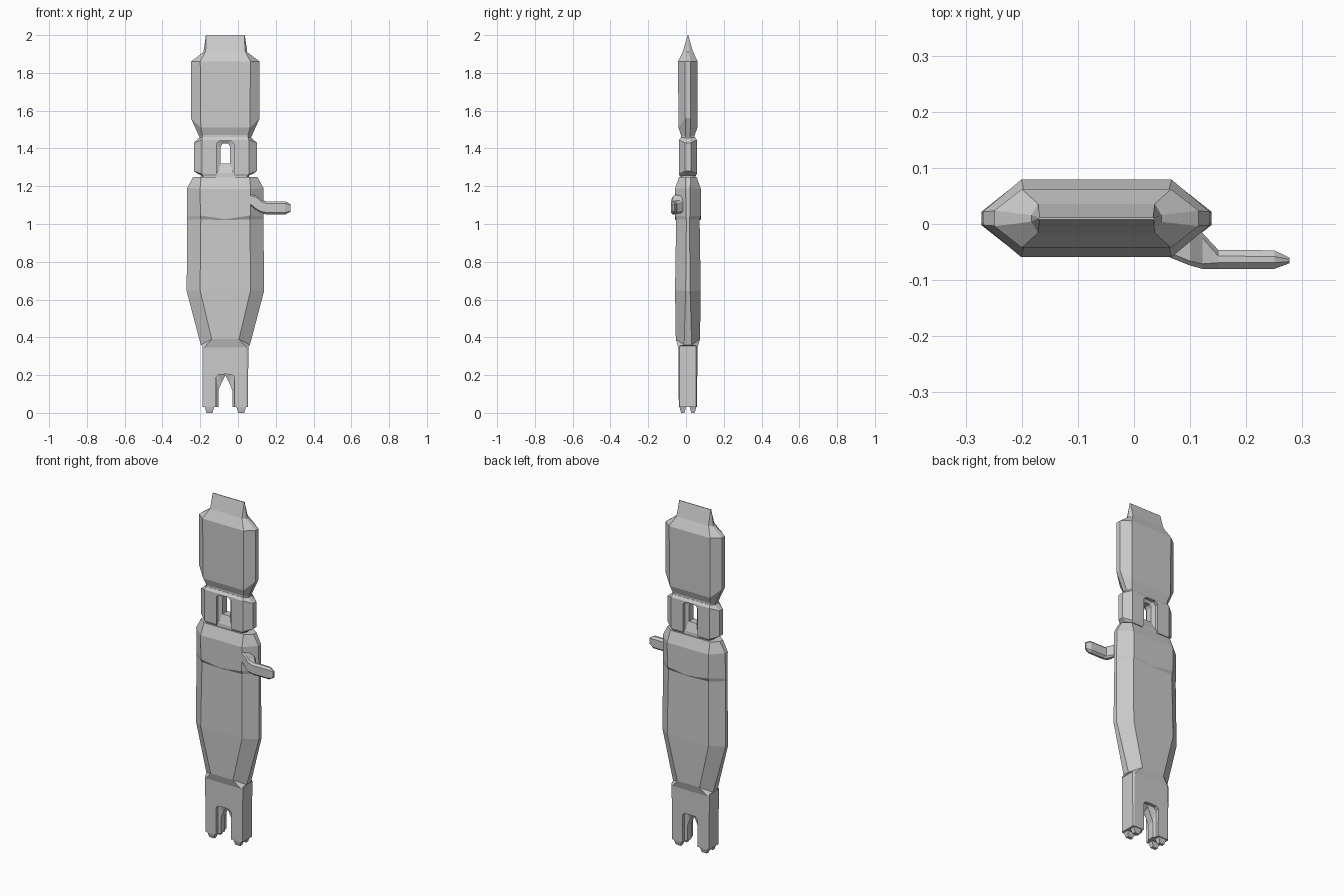
import bpy, bmesh

CX, CY = -0.067, 0.01   # centre line of the flat body


def loft(name, rings):
    """Skin a list of equal-length point rings and cap both ends."""
    bm = bmesh.new()
    rows = [[bm.verts.new(p) for p in r] for r in rings]
    n = len(rows[0])
    for a, b in zip(rows, rows[1:]):
        for i in range(n):
            j = (i + 1) % n
            bm.faces.new((a[i], a[j], b[j], b[i]))
    bm.faces.new(rows[0][::-1])
    bm.faces.new(rows[-1])
    bmesh.ops.triangulate(bm, faces=[f for f in bm.faces if len(f.verts) > 4])
    bmesh.ops.recalc_face_normals(bm, faces=bm.faces)
    me = bpy.data.meshes.new(name)
    bm.to_mesh(me)
    bm.free()
    ob = bpy.data.objects.new(name, me)
    bpy.context.collection.objects.link(ob)
    return ob


def ring(z, ze, w, f, d, e, drop=0.0):
    """Flattened section: flats at z, side edges at ze, centre of flats lowered by drop."""
    pts = [(-f, -d, z), (0, -d, z - drop), (f, -d, z), (w, -e, ze), (w, e, ze),
           (f, d, z), (0, d, z - drop), (-f, d, z), (-w, e, ze), (-w, -e, ze)]
    return [(CX + x, CY + y, h) for x, y, h in pts]


def cut(target, name, outer, inner):
    """Cut an opening running front to back, narrowest at the middle."""
    rings = [[(CX + x, CY + y, z) for x, z in prof]
             for y, prof in ((-0.09, outer), (-0.03, outer), (-0.02, inner),
                             (0.02, inner), (0.03, outer), (0.09, outer))]
    c = loft(name, rings)
    c.hide_render = True
    c.hide_viewport = True
    m = target.modifiers.new("opening", 'BOOLEAN')
    m.object = c
    m.operation = 'DIFFERENCE'
    m.solver = 'EXACT'


# upper block with wedge tip
loft("upper_block", [ring(*r) for r in (
    (1.44, 1.44, 0.135, 0.120, 0.036, 0.012),
    (1.47, 1.46, 0.137, 0.120, 0.036, 0.012),
    (1.51, 1.56, 0.182, 0.130, 0.050, 0.014),
    (1.86, 1.86, 0.182, 0.133, 0.052, 0.014),
    (1.915, 1.91, 0.116, 0.104, 0.026, 0.006),
    (2.0, 2.0, 0.103, 0.101, 0.002, 0.001))])

# collar with through slot
collar = loft("collar", [ring(*r) for r in (
    (1.255, 1.265, 0.145, 0.120, 0.043, 0.016),
    (1.265, 1.28, 0.167, 0.124, 0.047, 0.016),
    (1.445, 1.43, 0.167, 0.124, 0.047, 0.016),
    (1.46, 1.455, 0.140, 0.120, 0.037, 0.012))])
cut(collar, "slot_cutter",
    [(-0.047, 1.2), (0.047, 1.2), (0.047, 1.425), (0.03, 1.44), (-0.03, 1.44), (-0.047, 1.425)],
    [(-0.025, 1.2), (0.025, 1.2), (0.025, 1.41), (0.015, 1.425), (-0.015, 1.425), (-0.025, 1.41)])

# tapered tongue rising into the slot
loft("slot_tongue", [[(CX + sx * w, CY + sy * d, z) for sx, sy in
                      ((-1, -1), (1, -1), (1, 1), (-1, 1))]
                     for z, w, d in ((1.23, 0.056, 0.042), (1.27, 0.044, 0.040),
                                     (1.32, 0.024, 0.022))])

# neck between collar and body
loft("neck", [ring(z, z, 0.125, 0.115, 0.036, 0.015) for z in (1.235, 1.27)])

# main body down to the legs
body = loft("body", [ring(*r) for r in (
    (0.03, 0.03, 0.120, 0.112, 0.048, 0.044),
    (0.345, 0.355, 0.122, 0.113, 0.051, 0.044),
    (0.39, 0.36, 0.130, 0.072, 0.064, 0.020),
    (0.65, 0.645, 0.205, 0.134, 0.068, 0.012),
    (1.025, 1.025, 0.202, 0.130, 0.062, 0.008, 0.005),
    (1.045, 1.04, 0.202, 0.132, 0.069, 0.010, 0.020),
    (1.185, 1.19, 0.202, 0.134, 0.069, 0.012),
    (1.25, 1.25, 0.170, 0.128, 0.046, 0.014))])
cut(body, "leg_gap_cutter",
    [(-0.049, -0.1), (0.049, -0.1), (0.049, 0.19), (0.035, 0.203), (0, 0.205), (-0.035, 0.203), (-0.049, 0.19)],
    [(-0.037, -0.1), (0.037, -0.1), (0.037, 0.12), (0.02, 0.16), (0, 0.2), (-0.02, 0.16), (-0.037, 0.12)])

# paired front and back foot tips under each leg
for sx, side in ((-1, "left"), (1, "right")):
    for sy, end in ((-1, "front"), (1, "back")):
        mx, my = CX + sx * 0.084, CY + sy * 0.027
        loft(f"foot_{side}_{end}",
             [[(mx + a * w, my + b * d, z) for a, b in ((-1, -1), (1, -1), (1, 1), (-1, 1))]
              for z, w, d in ((0.0, 0.016, 0.009), (0.018, 0.021, 0.014), (0.04, 0.028, 0.018))])


def section(x, y0, y1, z0, z1, c):
    """Chamfered box section across x for the handle."""
    pts = [(y0 + c, z0), (y1 - c, z0), (y1, z0 + c), (y1, z1 - c),
           (y1 - c, z1), (y0 + c, z1), (y0, z1 - c), (y0, z0 + c)]
    return [(x, y, z) for y, z in pts]


# side handle that bends outward
loft("side_handle", [section(*s) for s in (
    (0.065, -0.060, -0.005, 1.10, 1.158, 0.008),
    (0.100, -0.074, -0.008, 1.07, 1.148, 0.008),
    (0.122, -0.080, -0.016, 1.058, 1.128, 0.009),
    (0.150, -0.080, -0.046, 1.05, 1.12, 0.011),
    (0.250, -0.080, -0.047, 1.05, 1.12, 0.011),
    (0.277, -0.070, -0.060, 1.065, 1.105, 0.003))])
